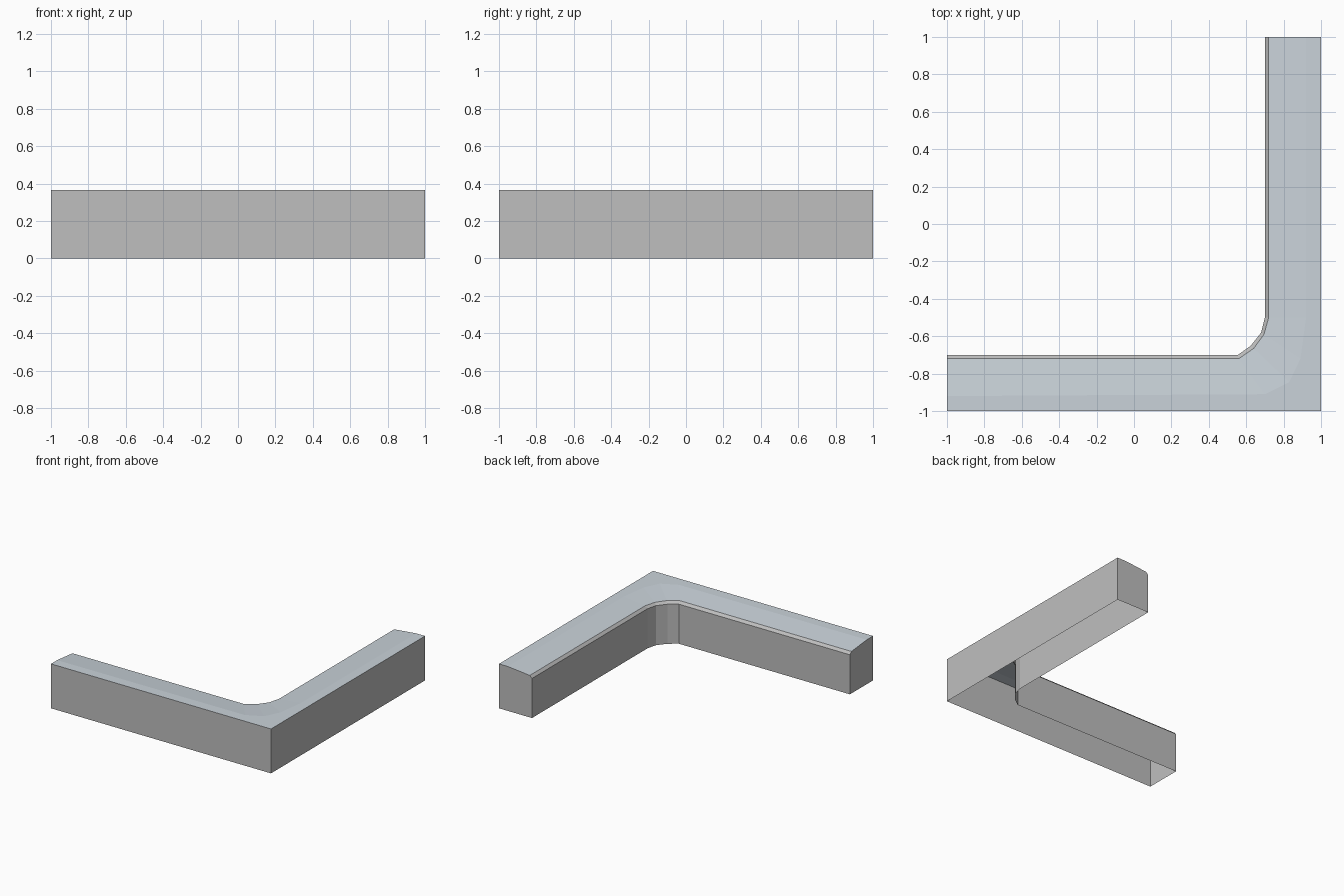
import bpy
import bmesh

cube = bpy.data.objects.get("Cube")
if cube:
    bpy.data.objects.remove(cube, do_unlink=True)


def make_material(name, colour):
    mat = bpy.data.materials.new(name)
    mat.use_nodes = True
    mat.diffuse_color = (*colour, 1)
    mat.node_tree.nodes["Principled BSDF"].inputs["Base Color"].default_value = (*colour, 1)
    return mat


wall_grey = make_material("wall grey", (0.52, 0.52, 0.52))
top_blue_grey = make_material("top blue grey", (0.59, 0.65, 0.70))

# Heights of the cross-section
INNER, CHAMFER, TOP = 0.325, 0.345, 0.365

# Plan points of each station along the bend: inner wall, chamfer, ridge, outer wall
stations = [
    ((-1, -0.70), (-1, -0.72), (-1, -0.92), (-1, -1)),
    ((0.555, -0.70), (0.56, -0.72), (0.70, -0.91), (0.70, -1)),
    ((0.625, -0.65), (0.64, -0.665), (0.83, -0.845), (1, -1)),
    ((0.68, -0.58), (0.695, -0.59), (0.89, -0.72), (1, -0.72)),
    ((0.70, -0.50), (0.72, -0.50), (0.92, -0.50), (1, -0.50)),
    ((0.70, 1), (0.72, 1), (0.92, 1), (1, 1)),
]


def build_kerb():
    bm = bmesh.new()
    rings = []
    for inner, chamfer, ridge, outer in stations:
        profile = [(inner, 0), (inner, INNER), (chamfer, CHAMFER),
                   (ridge, TOP), (outer, TOP), (outer, 0)]
        rings.append([bm.verts.new((*p, z)) for p, z in profile])

    # Walls, chamfer and top skin, open underneath
    for a, b in zip(rings, rings[1:]):
        for k in range(len(a) - 1):
            face = bm.faces.new((a[k], a[k + 1], b[k + 1], b[k]))
            face.material_index = 1 if k in (2, 3) else 0

    # End caps
    bm.faces.new(rings[0][::-1])
    bm.faces.new(rings[-1])

    mesh = bpy.data.meshes.new("corner_kerb")
    bm.to_mesh(mesh)
    bm.free()
    mesh.materials.append(wall_grey)
    mesh.materials.append(top_blue_grey)
    obj = bpy.data.objects.new("corner_kerb", mesh)
    bpy.context.collection.objects.link(obj)


build_kerb()
